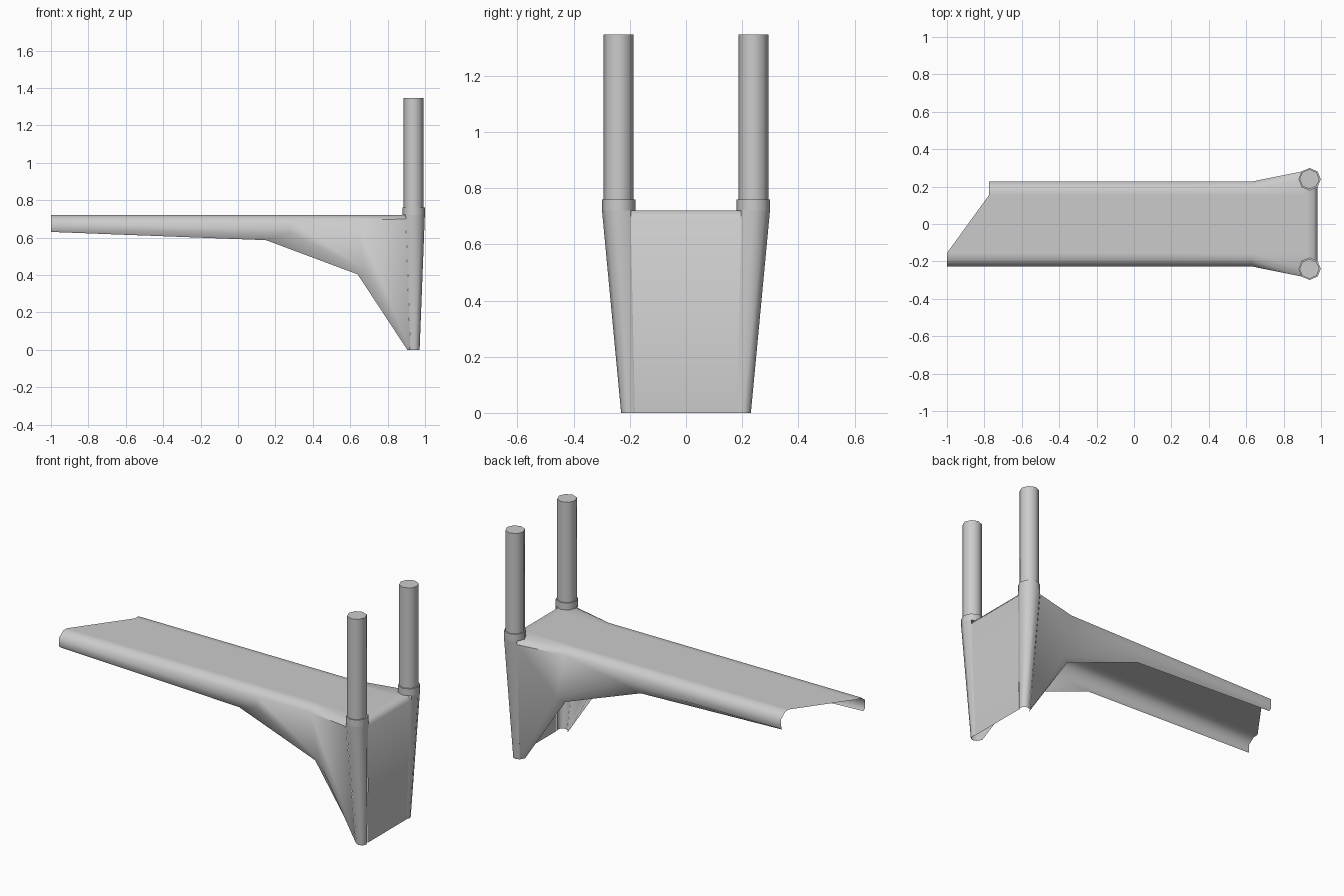
import bpy
from math import radians, pi, cos, sin

if "Cube" in bpy.data.objects:
    bpy.data.objects.remove(bpy.data.objects["Cube"])


def make(name, verts, faces, angle=60):
    me = bpy.data.meshes.new(name)
    me.from_pydata(verts, [], faces)
    me.shade_smooth()
    me.set_sharp_from_angle(angle=radians(angle))
    ob = bpy.data.objects.new(name, me)
    bpy.context.collection.objects.link(ob)
    return ob


def loft(name, rows, angle=60):
    n = len(rows[0])
    verts = [p for r in rows for p in r]
    faces = [(i * n + j, (i + 1) * n + j, (i + 1) * n + j + 1, i * n + j + 1)
             for i in range(len(rows) - 1) for j in range(n - 1)]
    return make(name, verts, faces, angle)


def arc(x, y, z, r, first=0, count=8):
    return [(x + r * cos(k * pi / 4), y + r * sin(k * pi / 4), z)
            for k in range(first, first + count)]


def tube(name, x, y, r, z0, z1):
    verts = arc(x, y, z0, r) + arc(x, y, z1, r)
    faces = [(k, (k + 1) % 8, 8 + (k + 1) % 8, 8 + k) for k in range(8)]
    faces += [tuple(range(7, -1, -1)), tuple(range(8, 16))]
    return make(name, verts, faces)


def mirror(p):
    return (p[0], -p[1], p[2])


# Free end of the shell: lower lip, ridge, shoulder, deck edge, deck
def end(x, zb):
    return [(x, .212, zb), (x, .226, zb + .01), (x, .227, .69),
            (x, .187, .72), (x, .155, .72)]


# Half sections of the open shell towards the leg
sections = [
    [(.15, .205, .586), (.28, .226, .625), (.28, .227, .69),
     (.28, .187, .72), (.28, .155, .72)],
    [(.64, .2, .403), (.68, .225, .425), (.63, .227, .69),
     (.63, .187, .72), (.63, .155, .72)],
    [(.905, .195, 0), (.921, .223, 0), (.897, .281, .70),
     (.925, .25, .72), (.925, .155, .72)],
]

# Shell with the slanted cut at its free end
rows = [[mirror(p) for p in end(-1, .63)] + end(-.775, .623)[::-1]]
rows += [[mirror(p) for p in s] + s[::-1] for s in sections]
loft("deck_shell", [r[::-1] for r in rows])

# End plate running from the deck down to the ground
profile = [(.92, .197, .72), (.96, .197, .72), (.981, .197, .695), (.965, .182, 0)]
loft("end_plate", [[p, mirror(p)] for p in profile][::-1])

# Tapered outer corner shells, collars and upright posts
for side, s in (("front", -1), ("back", 1)):
    start = -1 if s > 0 else -3
    loft(side + "_corner", [arc(.939, s * .239, .72, .06, start, 5),
                            arc(.942, s * .202, 0, .029, start, 5)][::-1])
    tube(side + "_collar", .939, s * .239, .06, .72, .76)
    tube(side + "_post", .938, s * .24, .053, .76, 1.347)
